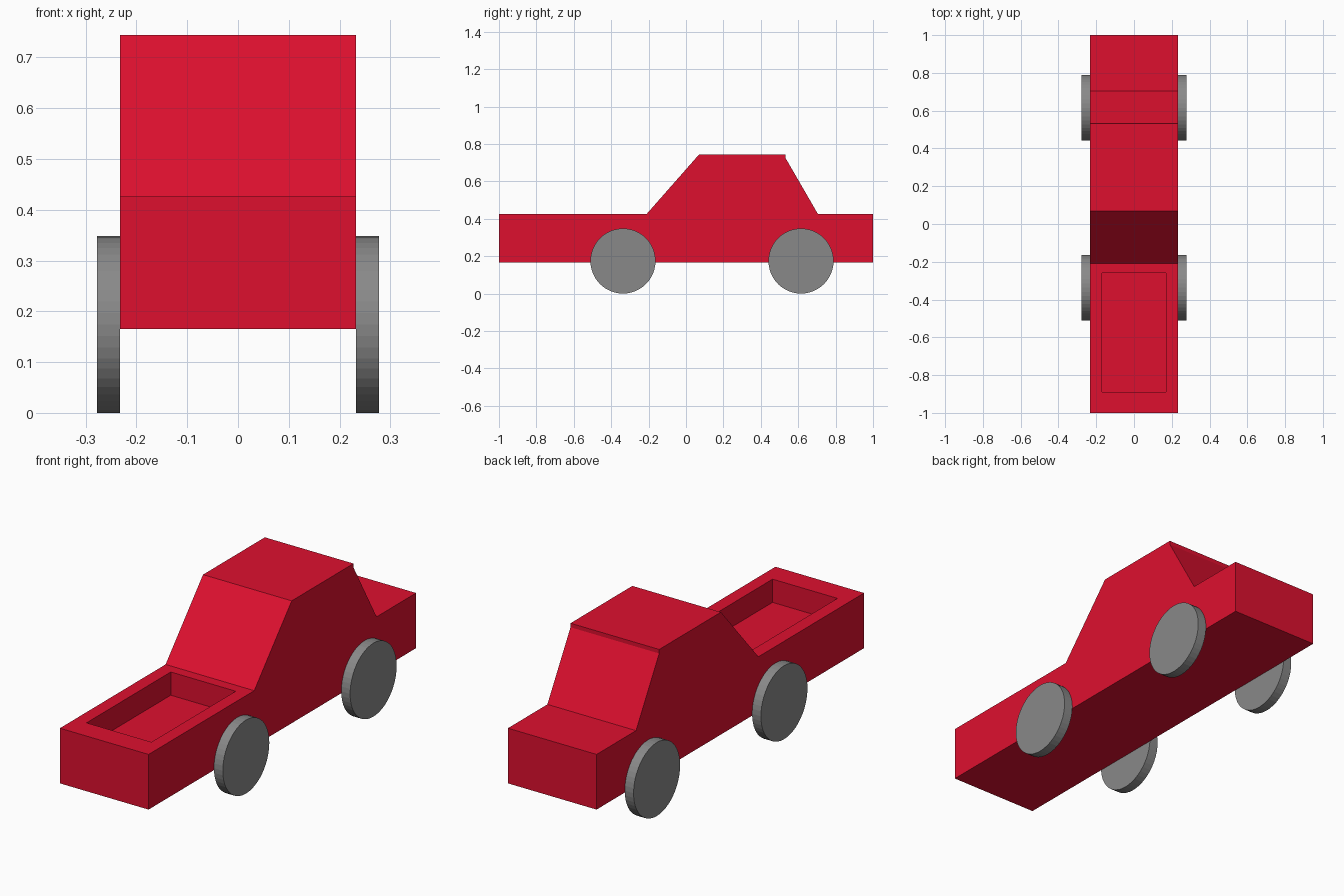
import bpy
import bmesh
from math import pi
from mathutils import Matrix

cube = bpy.data.objects.get("Cube")
if cube:
    bpy.data.objects.remove(cube, do_unlink=True)


def material(name, rgb):
    mat = bpy.data.materials.new(name)
    mat.use_nodes = True
    mat.diffuse_color = (*rgb, 1)
    mat.node_tree.nodes["Principled BSDF"].inputs["Base Color"].default_value = (*rgb, 1)
    return mat


def add_object(name, bm, mat):
    bmesh.ops.recalc_face_normals(bm, faces=bm.faces)
    mesh = bpy.data.meshes.new(name)
    bm.to_mesh(mesh)
    bm.free()
    mesh.materials.append(mat)
    obj = bpy.data.objects.new(name, mesh)
    bpy.context.collection.objects.link(obj)
    return obj


red = material("red paint", (0.73, 0.005, 0.028))
grey = material("wheel grey", (0.25, 0.25, 0.25))

HALF_WIDTH = 0.232
DECK = 0.426

# Body: side profile extruded across the width
profile = [(-1, 0.165), (1, 0.165), (1, DECK), (0.705, DECK), (0.532, 0.725),
           (0.532, 0.744), (0.07, 0.744), (-0.21, DECK), (-1, DECK)]
bm = bmesh.new()
side = bm.faces.new([bm.verts.new((-HALF_WIDTH, y, z)) for y, z in profile])
sweep = bmesh.ops.extrude_face_region(bm, geom=[side], use_keep_orig=True)
moved = [v for v in sweep["geom"] if isinstance(v, bmesh.types.BMVert)]
bmesh.ops.translate(bm, verts=moved, vec=(2 * HALF_WIDTH, 0, 0))
bmesh.ops.recalc_face_normals(bm, faces=bm.faces)

# Open tray sunk into the front deck: rim ring first, then the floor below it
deck = next(f for f in bm.faces if f.normal.z > 0.9 and f.calc_center_median().y < -0.3)
middle = deck.calc_center_median().y
for height in (DECK, DECK - 0.11):
    bmesh.ops.inset_individual(bm, faces=[deck], thickness=0.02)
    for v in deck.verts:
        v.co = (0.17 if v.co.x > 0 else -0.17,
                -0.26 if v.co.y > middle else -0.89, height)
add_object("body", bm, red)

# Wheels: plain discs flush against the body sides
for end, y in (("front", -0.337), ("rear", 0.615)):
    for label, sign in (("left", 1), ("right", -1)):
        bm = bmesh.new()
        bmesh.ops.create_cone(bm, cap_ends=True, segments=48, radius1=0.174,
                              radius2=0.174, depth=0.046,
                              matrix=Matrix.Rotation(pi / 2, 4, "Y"))
        wheel = add_object(f"{end}_{label}_wheel", bm, grey)
        wheel.location = (sign * (HALF_WIDTH + 0.023), y, 0.174)
